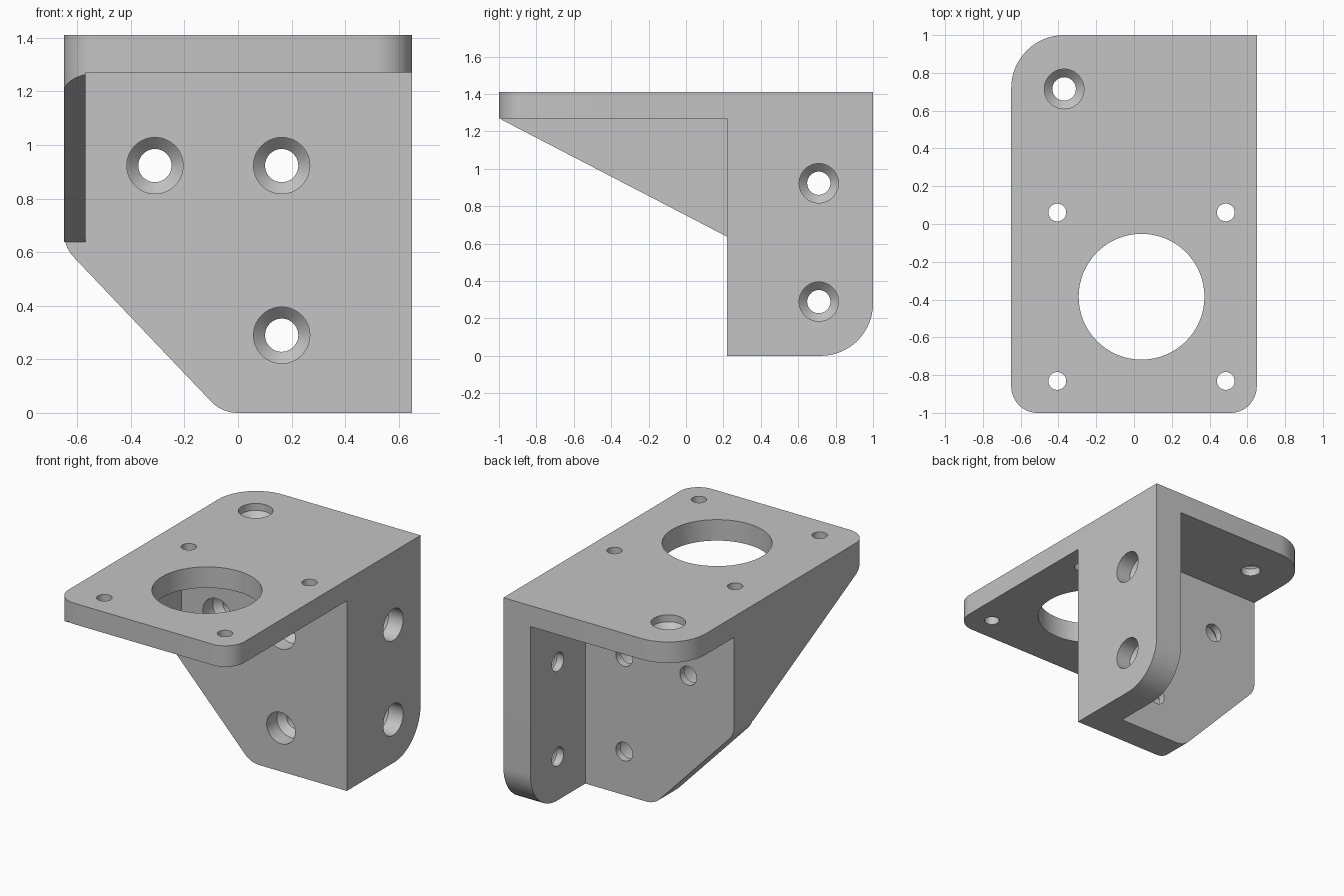
import bpy, bmesh
from math import pi, tan, cos, sin
from mathutils import Vector, Matrix

cube = bpy.data.objects.get("Cube")
if cube:
    bpy.data.objects.remove(cube, do_unlink=True)

grey = bpy.data.materials.new("matte grey")
grey.use_nodes = True
grey.diffuse_color = (0.55, 0.55, 0.55, 1)
grey.node_tree.nodes["Principled BSDF"].inputs["Base Color"].default_value = (0.55, 0.55, 0.55, 1)

W, D, H = 0.65, 1.0, 1.41       # half width, half depth, height
TOP, WALL, RIB = 0.14, 0.20, 0.08   # thicknesses
FRONT = 0.22                    # y of the front wall's face
FILLET, BIG = 0.14, 0.28


def make_object(name, bm):
    bmesh.ops.recalc_face_normals(bm, faces=bm.faces)
    mesh = bpy.data.meshes.new(name)
    bm.to_mesh(mesh)
    bm.free()
    mesh.materials.append(grey)
    obj = bpy.data.objects.new(name, mesh)
    bpy.context.collection.objects.link(obj)
    return obj


def rounded(corners, steps=16):
    """Outline from (u, v, radius) corners, each replaced by a tangent arc."""
    pts = []
    for i, (u, v, r) in enumerate(corners):
        p = Vector((u, v))
        if not r:
            pts.append(p)
            continue
        a = (Vector(corners[i - 1][:2]) - p).normalized()
        b = (Vector(corners[(i + 1) % len(corners)][:2]) - p).normalized()
        half = a.angle(b) / 2
        centre = p + (a + b).normalized() * (r / sin(half))
        start = p + a * (r / tan(half)) - centre
        end = p + b * (r / tan(half)) - centre
        sweep = start.angle_signed(end)
        for k in range(steps + 1):
            t = -sweep * k / steps
            pts.append(centre + Vector((start.x * cos(t) - start.y * sin(t),
                                        start.x * sin(t) + start.y * cos(t))))
    return pts


def prism(name, corners, axis, low, high):
    """Extrude an outline along x, y or z."""
    place = {"x": lambda p, d: (d, p.x, p.y),
             "y": lambda p, d: (p.x, d, p.y),
             "z": lambda p, d: (p.x, p.y, d)}[axis]
    bm = bmesh.new()
    face = bm.faces.new([bm.verts.new(place(p, low)) for p in rounded(corners)])
    ext = bmesh.ops.extrude_face_region(bm, geom=[face])
    verts = [e for e in ext["geom"] if isinstance(e, bmesh.types.BMVert)]
    bmesh.ops.translate(bm, verts=verts, vec=Vector(place(Vector((0, 0)), high - low)))
    return make_object(name, bm)


def lathe(name, rings, matrix, n=64):
    """Closed round cutter from (radius, height) rings along local z."""
    bm = bmesh.new()
    loops = [[bm.verts.new(matrix @ Vector((r * cos(2 * pi * k / n), r * sin(2 * pi * k / n), z)))
              for k in range(n)] for r, z in rings]
    for a, b in zip(loops, loops[1:]):
        for k in range(n):
            j = (k + 1) % n
            bm.faces.new((a[k], a[j], b[j], b[k]))
    bm.faces.new(loops[0])
    bm.faces.new(loops[-1])
    return make_object(name, bm)


def combine(obj, other, operation):
    mod = obj.modifiers.new(operation.lower(), "BOOLEAN")
    mod.operation, mod.object, mod.solver = operation, other, "EXACT"
    bpy.context.view_layer.objects.active = obj
    bpy.ops.object.modifier_apply(modifier=mod.name)
    bpy.data.objects.remove(other, do_unlink=True)


# Top plate, with one large rounded corner at the back
plate_outline = [(-W, -D, FILLET), (W, -D, FILLET), (W, D, 0), (-W, D, BIG)]
bracket = prism("motor_bracket", plate_outline, "z", H - TOP, H)

# Front wall with a chamfered, rounded lower corner
front_wall = prism("front_wall", [(W, 0, 0), (W, H - TOP / 2, 0), (-W, H - TOP / 2, 0),
                                  (-W, 0.62, FILLET), (-0.06, 0, FILLET)],
                   "y", FRONT, FRONT + WALL)

# Side wall with a large rounded lower back corner
side_wall = prism("side_wall", [(FRONT, 0, 0), (D, 0, BIG), (D, H - TOP / 2, 0),
                                (FRONT, H - TOP / 2, 0)], "x", W - WALL, W)

# Triangular rib, trimmed to the plate's rounded front corner
rib_top = H - TOP
rib = prism("side_rib", [(-D, rib_top, 0), (FRONT, 0.637, 0), (FRONT + 0.1, 0.69, 0),
                         (FRONT + 0.1, rib_top + 0.05, 0), (-D, rib_top + 0.05, 0)],
            "x", -W, -W + RIB)
combine(rib, prism("rib_trim", plate_outline, "z", 0, H), "INTERSECT")

for part in (front_wall, side_wall, rib):
    combine(bracket, part, "UNION")


# Recessed screw holes: straight pocket, cone, then narrow shank
def screw_hole(position, turn, thickness):
    wide, narrow, shank = 0.105, 0.062, 0.05
    seat = shank - thickness
    rings = [(wide, 0.05), (wide, seat + 0.043), (narrow, seat), (narrow, -thickness - 0.05)]
    combine(bracket, lathe("screw_cutter", rings, Matrix.Translation(position) @ turn), "DIFFERENCE")


face_front = Matrix.Rotation(pi / 2, 4, "X")
face_side = Matrix.Rotation(pi / 2, 4, "Y")
for x, z in ((-0.31, 0.923), (0.163, 0.923), (0.163, 0.29)):
    screw_hole((x, FRONT, z), face_front, WALL)
for z in (0.923, 0.29):
    screw_hole((W, 0.71, z), face_side, WALL)
screw_hole((-0.37, 0.715, H), Matrix.Identity(4), TOP)

# Large round opening with four mounting holes around it
cx, cy, spread = 0.04, -0.385, 0.446
holes = [(cx, cy, 0.333)] + [(cx + i * spread, cy + j * spread, 0.047)
                             for i in (-1, 1) for j in (-1, 1)]
for x, y, r in holes:
    cutter = lathe("round_cutter", [(r, H - TOP - 0.05), (r, H + 0.05)],
                   Matrix.Translation((x, y, 0)))
    combine(bracket, cutter, "DIFFERENCE")

# Smooth curved walls, crisp edges
bpy.ops.object.select_all(action="DESELECT")
bracket.select_set(True)
bpy.context.view_layer.objects.active = bracket
bpy.ops.object.shade_smooth_by_angle(angle=pi / 7)
